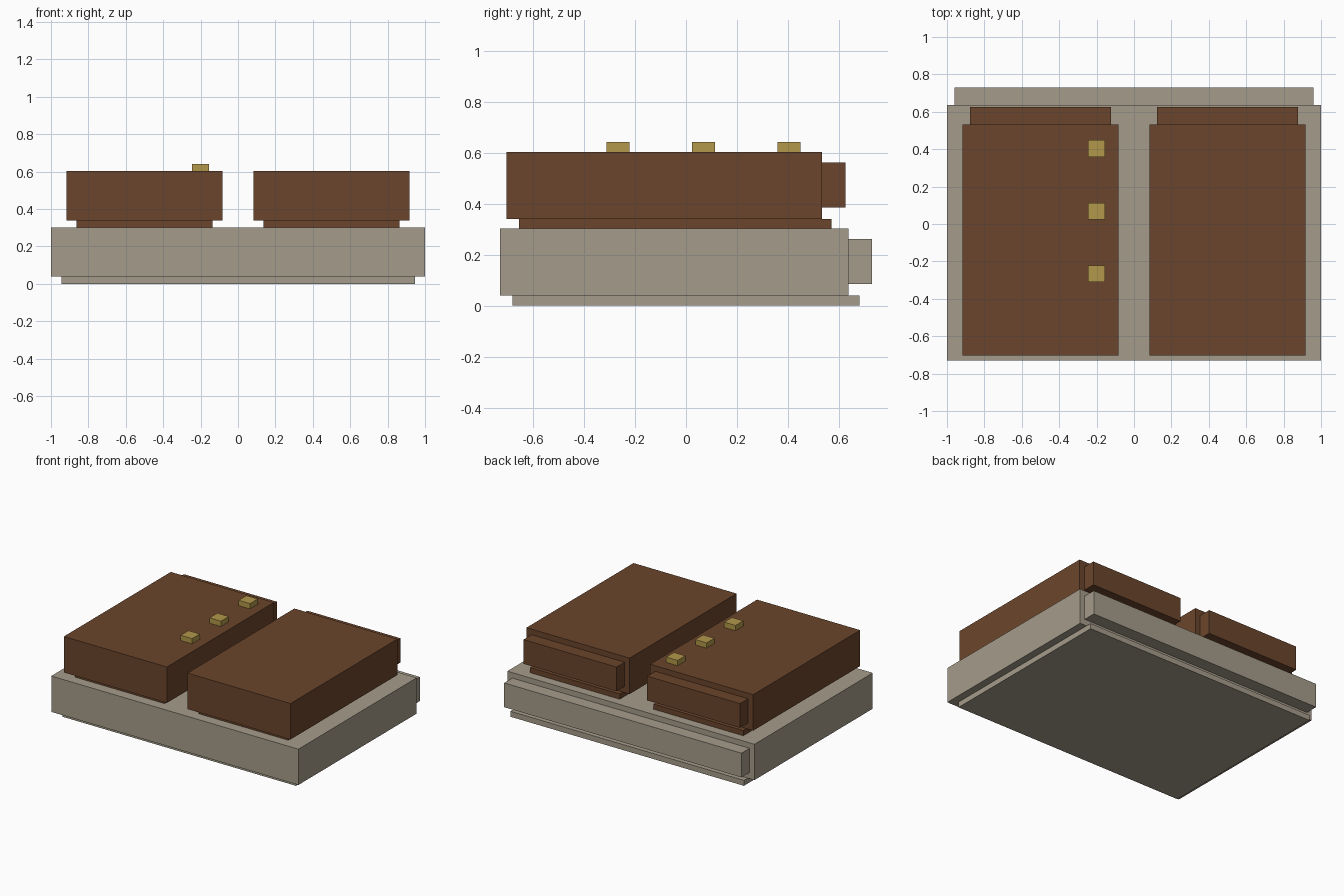
import bpy, bmesh

if "Cube" in bpy.data.objects:
    bpy.data.objects.remove(bpy.data.objects["Cube"])


def material(name, rgb):
    m = bpy.data.materials.new(name)
    m.diffuse_color = (*rgb, 1.0)
    m.use_nodes = True
    m.node_tree.nodes["Principled BSDF"].inputs["Base Color"].default_value = m.diffuse_color
    return m


STONE = material("warm_grey", (0.376, 0.333, 0.258))
BROWN = material("brown", (0.147, 0.060, 0.025))
BRASS = material("brass", (0.445, 0.314, 0.069))


def box(name, x, y, z, mat):
    """Box from (min, max) ranges on each axis."""
    bm = bmesh.new()
    bmesh.ops.create_cube(bm, size=1.0)
    for v in bm.verts:
        v.co = [sum(r) / 2 + c * (r[1] - r[0]) for r, c in zip((x, y, z), v.co)]
    mesh = bpy.data.meshes.new(name)
    bm.to_mesh(mesh)
    bm.free()
    mesh.materials.append(mat)
    ob = bpy.data.objects.new(name, mesh)
    bpy.context.collection.objects.link(ob)
    return ob


# Grey base slab with recessed plinth and rear strip
box("base_slab", (-1.0, 1.0), (-0.73, 0.637), (0.04, 0.302), STONE)
box("base_plinth", (-0.945, 0.945), (-0.68, 0.68), (0.0, 0.04), STONE)
box("base_rear_strip", (-0.96, 0.96), (0.637, 0.73), (0.085, 0.262), STONE)

# Two brown blocks, each with a recessed foot and rear strip
for side, cx in (("left", -0.5), ("right", 0.5)):
    box(side + "_block", (cx - 0.417, cx + 0.417), (-0.703, 0.533), (0.34, 0.603), BROWN)
    box(side + "_foot", (cx - 0.363, cx + 0.363), (-0.654, 0.57), (0.302, 0.34), BROWN)
    box(side + "_rear_strip", (cx - 0.376, cx + 0.376), (0.533, 0.626), (0.385, 0.562), BROWN)

# Brass studs along the inner edge of the left block
for i, cy in enumerate((-0.266, 0.068, 0.404)):
    box(f"stud_{i + 1}", (-0.246, -0.154), (cy - 0.045, cy + 0.045), (0.603, 0.642), BRASS)
